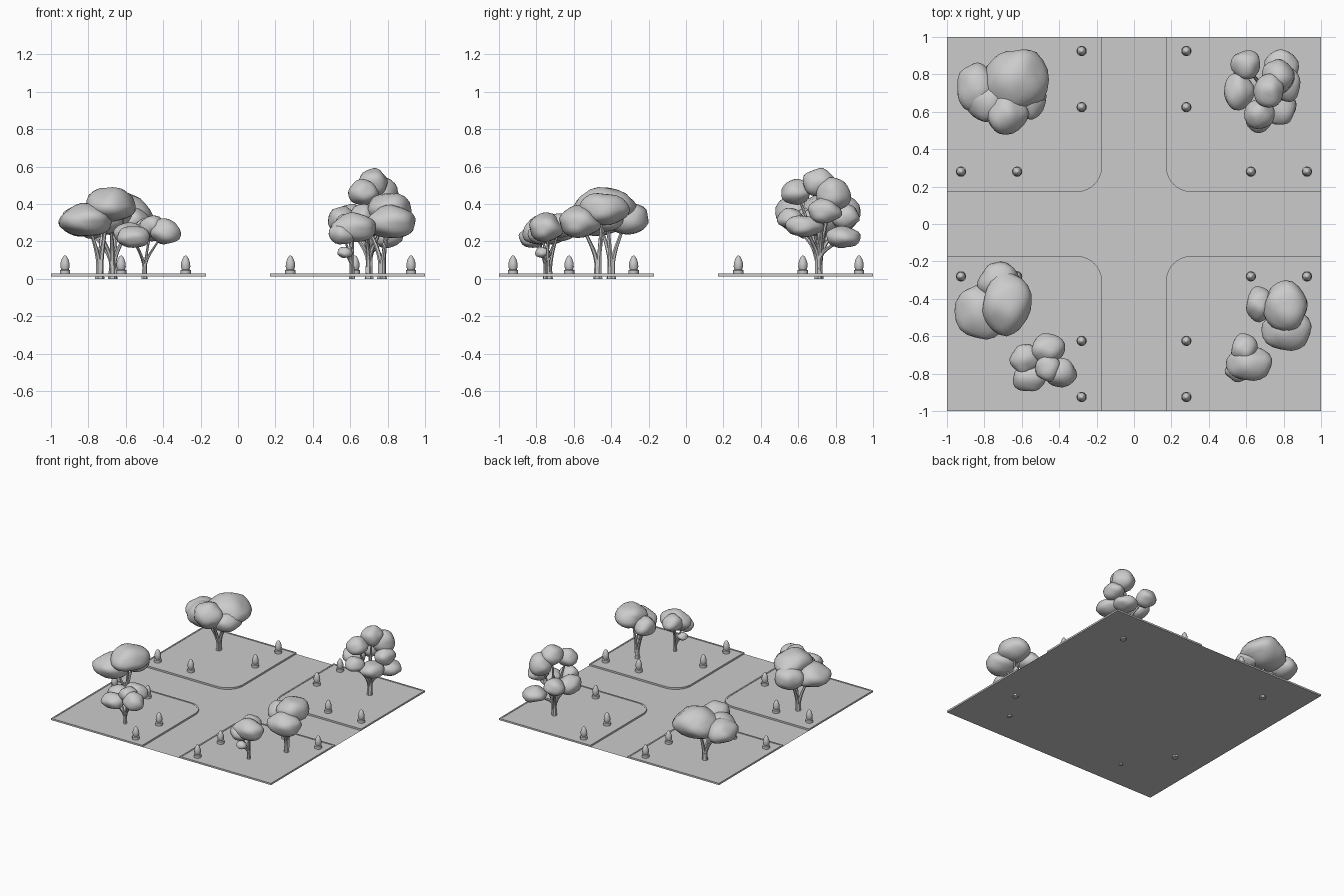
import bpy, bmesh, math, random
from mathutils import Vector, noise

if "Cube" in bpy.data.objects:
    bpy.data.objects.remove(bpy.data.objects["Cube"])

GROUND, KERB = 0.014, 0.028

grey = bpy.data.materials.new("plain_grey")
grey.use_nodes = True
grey.diffuse_color = (0.6, 0.6, 0.6, 1)
grey.node_tree.nodes["Principled BSDF"].inputs["Base Color"].default_value = (0.6, 0.6, 0.6, 1)


def add_object(name, bm, smooth=None):
    mesh = bpy.data.meshes.new(name)
    bmesh.ops.recalc_face_normals(bm, faces=bm.faces)
    bm.to_mesh(mesh)
    bm.free()
    mesh.materials.append(grey)
    obj = bpy.data.objects.new(name, mesh)
    bpy.context.collection.objects.link(obj)
    if smooth:
        bpy.ops.object.select_all(action="DESELECT")
        obj.select_set(True)
        bpy.context.view_layer.objects.active = obj
        bpy.ops.object.shade_smooth_by_angle(angle=math.radians(smooth))
    return obj


# Road sheet under everything
def road():
    bm = bmesh.new()
    corners = [(-1, -1), (1, -1), (1, 1), (-1, 1)]
    bm.faces.new([bm.verts.new((x, y, GROUND)) for x, y in corners])
    obj = add_object("road", bm)
    if obj.data.polygons[0].normal.z < 0:
        obj.data.flip_normals()


# Corner pavement with a rounded inner corner and a narrow raised kerb
def pavement(name, sx, sy):
    near, radius, steps = 0.17, 0.14, 10
    outline = [(1, near), (1, 1), (near, 1)]
    for i in range(steps + 1):
        a = math.pi + i / steps * math.pi / 2
        centre = near + radius
        outline.append((centre + radius * math.cos(a), centre + radius * math.sin(a)))
    bm = bmesh.new()
    top = bm.faces.new([bm.verts.new((x * sx, y * sy, GROUND)) for x, y in outline])
    top.normal_update()
    if top.normal.z < 0:
        top.normal_flip()
    result = bmesh.ops.extrude_face_region(bm, geom=[top])
    raised = [g for g in result["geom"] if isinstance(g, bmesh.types.BMVert)]
    bmesh.ops.translate(bm, verts=raised, vec=(0, 0, KERB - GROUND))
    face = [g for g in result["geom"] if isinstance(g, bmesh.types.BMFace)]
    bmesh.ops.inset_region(bm, faces=face, thickness=0.012, use_even_offset=True)
    inner = bmesh.ops.extrude_face_region(bm, geom=face)
    sunk = [g for g in inner["geom"] if isinstance(g, bmesh.types.BMVert)]
    bmesh.ops.translate(bm, verts=sunk, vec=(0, 0, -0.003))
    bmesh.ops.delete(bm, geom=face, context="FACES_ONLY")
    add_object(name, bm)


# Path light: round foot with a pointed bulb, lathed from a profile
def path_light(name, x, y):
    profile = [(0.028, GROUND), (0.028, 0.046), (0.02, 0.05), (0.025, 0.065),
               (0.024, 0.085), (0.017, 0.107), (0.008, 0.122), (0, 0.126)]
    bm = bmesh.new()
    verts = [bm.verts.new((r, 0, z)) for r, z in profile]
    edges = [bm.edges.new(pair) for pair in zip(verts, verts[1:])]
    bmesh.ops.spin(bm, geom=verts + edges, cent=(0, 0, 0), axis=(0, 0, 1),
                   angle=math.tau, steps=12)
    bmesh.ops.remove_doubles(bm, verts=bm.verts, dist=0.0005)
    add_object(name, bm, 40).location = (x, y, 0)


# One irregular leaf clump
def leaf_clump(name, centre, size, seed):
    bm = bmesh.new()
    bmesh.ops.create_icosphere(bm, subdivisions=3, radius=1)
    shift = Vector((seed * 3.7, seed * 1.9, seed * 0.8))
    for v in bm.verts:
        p = v.co.copy()
        grow = 1 + 0.16 * noise.noise(p * 1.3 + shift)
        # Flatter underside than top
        if p.z < 0:
            p.z *= 0.9
        v.co = Vector([c + a * s * grow for c, a, s in zip(centre, p, size)])
    add_object(name, bm, 40)


# Trunk that forks into one tapering limb for each clump
def limbs(name, base, fork, thick, ends):
    curve = bpy.data.curves.new(name, "CURVE")
    curve.dimensions = "3D"
    curve.bevel_depth = thick
    curve.bevel_resolution = 1
    curve.resolution_u = 4
    curve.use_fill_caps = True
    root = Vector((base[0], base[1], 0))
    for end in ends:
        end = Vector(end)
        out = (end - root) * Vector((1, 1, 0))
        lean = out.normalized() * thick * 0.5
        path = [(root + lean * 0.3, 1.2),
                (root + lean * 0.5 + Vector((0, 0, 0.03)), 0.85),
                (root + lean + Vector((0, 0, fork)), 0.65),
                (root + out * 0.55 + Vector((0, 0, fork * 0.4 + end.z * 0.6)), 0.45),
                (end, 0.25)]
        spline = curve.splines.new("BEZIER")
        spline.bezier_points.add(len(path) - 1)
        for point, (co, r) in zip(spline.bezier_points, path):
            point.co, point.radius = co, r
            point.handle_left_type = point.handle_right_type = "AUTO"
    obj = bpy.data.objects.new(name, curve)
    bpy.context.collection.objects.link(obj)
    mesh = bpy.data.meshes.new_from_object(obj.evaluated_get(bpy.context.evaluated_depsgraph_get()))
    bpy.data.objects.remove(obj)
    bm = bmesh.new()
    bm.from_mesh(mesh)
    bpy.data.meshes.remove(mesh)
    add_object(name, bm, 50)


# Clumps are centre then radii, in hundredths
def tree(name, base, fork, thick, clumps):
    ends = []
    for i, clump in enumerate(clumps):
        values = [c / 100 for c in clump]
        ends.append(values[:3])
        leaf_clump(f"{name}_leaves_{i + 1}", values[:3], values[3:], i + len(name))
    limbs(f"{name}_trunk", base, fork, thick, ends)


road()
for depth, sy in (("front", -1), ("back", 1)):
    for side, sx in (("right", -1), ("left", 1)):
        pavement(f"{depth}_{side}_pavement", sx, sy)
        for i, far in enumerate((0.625, 0.925)):
            path_light(f"{depth}_{side}_light_a{i}", sx * 0.28, sy * far)
            path_light(f"{depth}_{side}_light_b{i}", sx * far, sy * 0.28)

tree("front_right_tall_tree", (-0.74, -0.4), 0.1, 0.02, [
    (-81, -47, 31, 14, 15, 9), (-68, -43, 39, 13, 16, 10), (-72, -31, 32, 11, 11, 9)])
tree("front_right_small_tree", (-0.5, -0.75), 0.08, 0.012, [
    (-46, -67, 26, 9, 8, 7), (-58, -72, 24, 8, 8, 6), (-39, -80, 25, 8, 8, 7),
    (-56, -82, 22, 9, 8, 6), (-46, -77, 28, 7, 7, 6)])
tree("back_right_tree", (-0.67, 0.71), 0.1, 0.02, [
    (-63, 77, 34, 17, 17, 12), (-84, 73, 31, 11, 13, 9), (-68, 59, 35, 11, 11, 11),
    (-78, 65, 31, 12, 11, 10), (-56, 68, 30, 9, 12, 8)])
tree("back_left_tree", (0.7, 0.71), 0.12, 0.019, [
    (72, 71, 51, 8, 9, 8), (67, 59, 46, 8, 8, 7), (77, 79, 45, 9, 9, 9),
    (56, 71, 31, 8, 10, 8), (60, 85, 33, 8, 8, 7), (79, 84, 22, 9, 9, 6),
    (78, 63, 28, 9, 10, 6), (82, 74, 36, 7, 9, 7), (67, 56, 32, 7, 7, 6)])
tree("front_left_small_tree", (0.61, -0.73), 0.08, 0.014, [
    (62, -75, 27, 12, 9, 8), (59, -67, 28, 7, 8, 7), (56, -78, 24, 7, 6, 6),
    (57, -77, 14, 4, 4, 3)])
tree("front_left_tall_tree", (0.77, -0.47), 0.1, 0.02, [
    (81, -44, 37, 12, 13, 9), (82, -57, 30, 13, 11, 9), (67, -43, 32, 7, 9, 8)])
